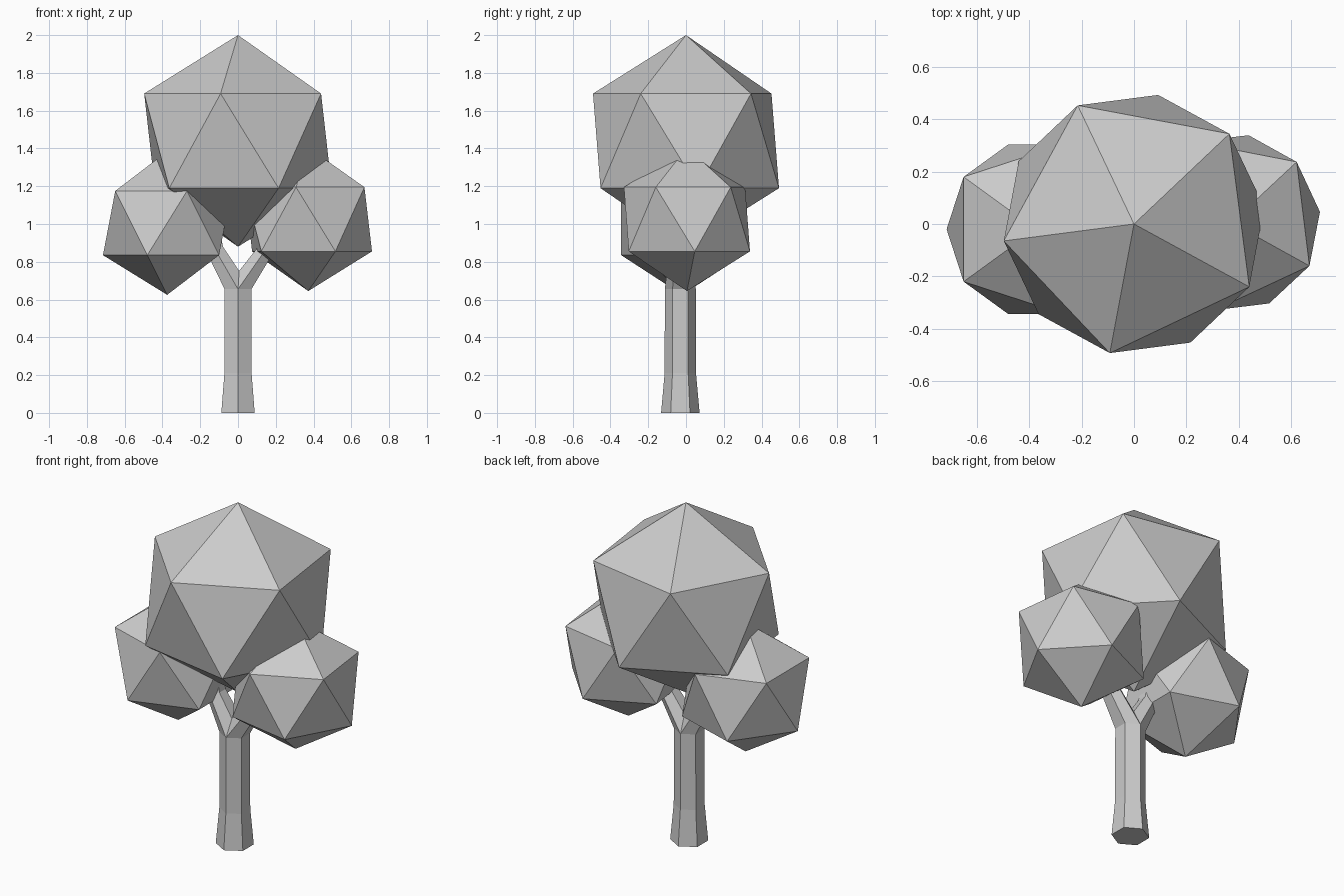
import bpy, bmesh
from math import atan2, cos, sin, radians, pi
from mathutils import Matrix

if "Cube" in bpy.data.objects:
    bpy.data.objects.remove(bpy.data.objects["Cube"])


def finish(bm, name):
    bmesh.ops.recalc_face_normals(bm, faces=bm.faces)
    mesh = bpy.data.meshes.new(name)
    bm.to_mesh(mesh)
    bm.free()
    obj = bpy.data.objects.new(name, mesh)
    bpy.context.collection.objects.link(obj)
    return obj


def foliage(name, radius, center, angle):
    """Icosahedron standing on a point, one upper-ring corner at the given angle."""
    bm = bmesh.new()
    bmesh.ops.create_icosphere(bm, subdivisions=1, radius=radius)
    ring = [v for v in bm.verts if 0.1 * radius < v.co.z < 0.9 * radius]
    start = atan2(ring[0].co.y, ring[0].co.x)
    bm.transform(Matrix.Translation(center) @ Matrix.Rotation(radians(angle) - start, 4, 'Z'))
    finish(bm, name)


def hex_tube(name, sections):
    """Six-sided tube through level sections (x, y, z, radius)."""
    bm = bmesh.new()
    rings = []
    for x, y, z, r in sections:
        rings.append([bm.verts.new((x + r * cos(pi / 6 + k * pi / 3),
                                    y + r * sin(pi / 6 + k * pi / 3), z)) for k in range(6)])
    for a, b in zip(rings, rings[1:]):
        for k in range(6):
            n = (k + 1) % 6
            bm.faces.new((a[k], a[n], b[n], b[k]))
    bm.faces.new(rings[0])
    bm.faces.new(rings[-1])
    finish(bm, name)


# Trunk, slightly flared at the foot
Y = -0.03
hex_tube("trunk", [(0, Y, 0, 0.102), (0, Y, 0.21, 0.083), (0, Y, 0.655, 0.082)])

# Forked branches reaching into the foliage
hex_tube("branch_left", [(0, Y, 0.655, 0.082), (-0.13, Y, 0.88, 0.058), (-0.15, Y, 1.05, 0.045)])
hex_tube("branch_right", [(0, Y, 0.655, 0.082), (0.15, Y, 0.87, 0.058), (0.125, Y, 1.05, 0.045)])

# Three leaf clumps
foliage("foliage_top", 0.56, (0, 0, 1.44), -28.6)
foliage("foliage_left", 0.38, (-0.375, -0.02, 1.005), 0)
foliage("foliage_right", 0.38, (0.372, 0.005, 1.025), -29)
